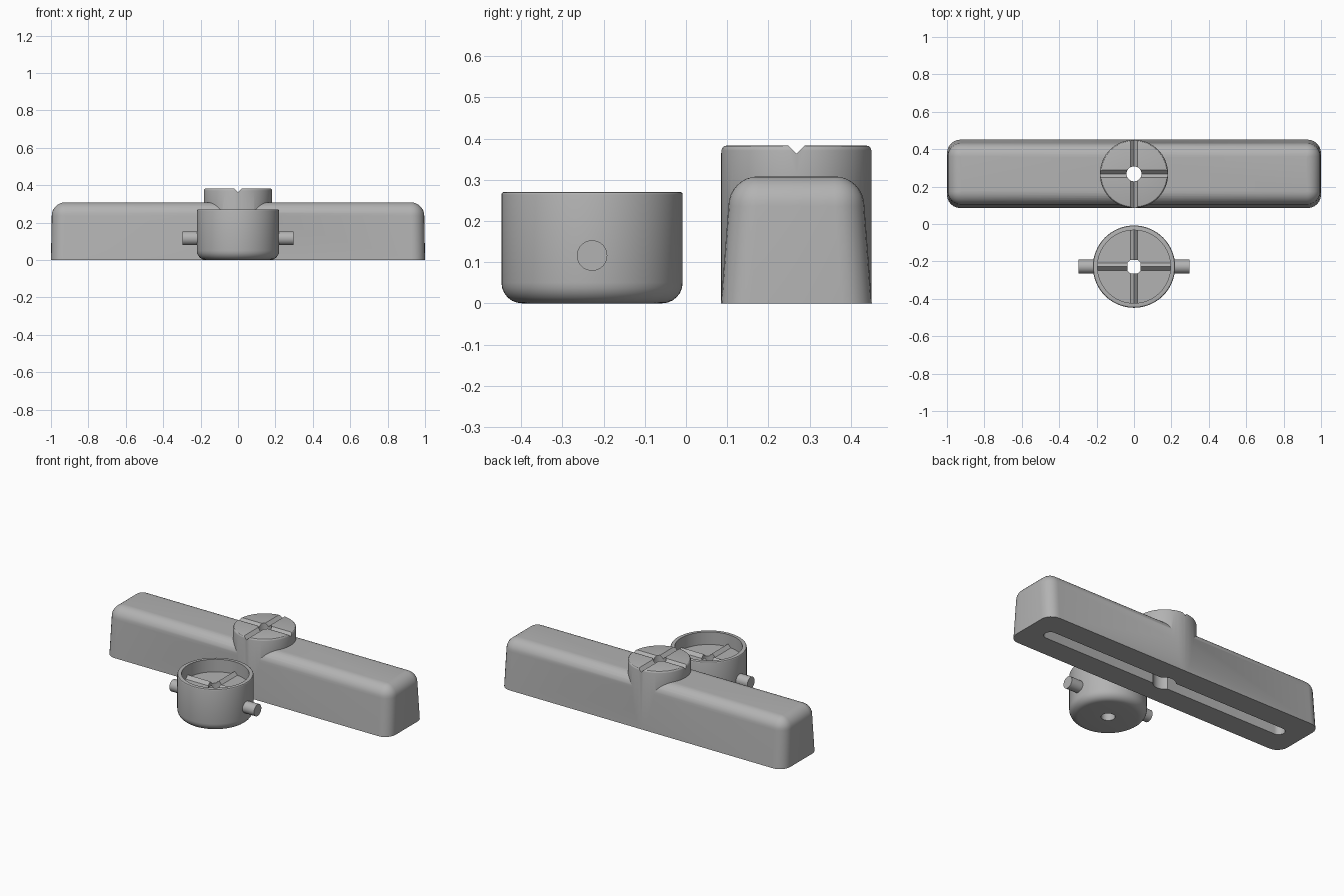
import bpy, bmesh, math
from mathutils import Matrix, Vector

if "Cube" in bpy.data.objects:
    bpy.data.objects.remove(bpy.data.objects["Cube"])

grey = bpy.data.materials.new("plain grey")
grey.diffuse_color = (0.45, 0.45, 0.45, 1)
grey.use_nodes = True
grey.node_tree.nodes["Principled BSDF"].inputs["Base Color"].default_value = grey.diffuse_color
BAR_Y, CUP_Y = 0.268, -0.228


def make(name, bm):
    bmesh.ops.recalc_face_normals(bm, faces=bm.faces[:])
    me = bpy.data.meshes.new(name)
    bm.to_mesh(me)
    bm.free()
    me.materials.append(grey)
    ob = bpy.data.objects.new(name, me)
    bpy.context.collection.objects.link(ob)
    return ob


def loft(name, rings, closed=False):
    """Skin a stack of equal-length point rings; cap the ends or close the loop."""
    bm = bmesh.new()
    vs = [[bm.verts.new(p) for p in r] for r in rings]
    n = len(vs[0])
    pairs = list(zip(vs, vs[1:])) + ([(vs[-1], vs[0])] if closed else [])
    for a, b in pairs:
        for i in range(n):
            j = (i + 1) % n
            bm.faces.new((a[i], a[j], b[j], b[i]))
    if not closed:
        bm.faces.new(vs[0])
        bm.faces.new(vs[-1])
    return make(name, bm)


def lathe(name, profile, y, closed=False, n=64):
    return loft(name, [[(r * math.cos(2 * math.pi * i / n),
                         y + r * math.sin(2 * math.pi * i / n), z) for i in range(n)]
                       for r, z in profile], closed)


def arc(cx, cz, r, a0, a1, n=6):
    """Profile points along an arc, angles in degrees."""
    return [(cx + r * math.cos(math.radians(a0 + (a1 - a0) * i / n)),
             cz + r * math.sin(math.radians(a0 + (a1 - a0) * i / n))) for i in range(n + 1)]


def rounded_rect(hx, hy, r, y, z, n=6):
    pts = []
    for k, (sx, sy) in enumerate(((1, 1), (-1, 1), (-1, -1), (1, -1))):
        for i in range(n + 1):
            a = math.pi / 2 * (k + i / n)
            pts.append((sx * (hx - r) + r * math.cos(a), y + sy * (hy - r) + r * math.sin(a), z))
    return pts


def prism(name, section, start, end, angle, centre):
    """Triangular bar along a horizontal direction."""
    m = Matrix.Translation(centre) @ Matrix.Rotation(angle, 4, 'Z')
    return loft(name, [[m @ Vector((t, u, v)) for u, v in section] for t in (start, end)])


def boolean(ob, other, op):
    mod = ob.modifiers.new(op, 'BOOLEAN')
    mod.object, mod.operation, mod.solver = other, op, 'EXACT'
    bpy.context.view_layer.objects.active = ob
    bpy.ops.object.modifier_apply(modifier=mod.name)
    bpy.data.objects.remove(other)


# Handle bar: tapered sides, rounded corners, rounded top edge
R = 0.072
rings = [rounded_rect(1, 0.183, R, BAR_Y, 0)]
for c, z in arc(0, 0.236, R, 0, 90, 8):
    inset = R - c
    rings.append(rounded_rect(0.996 - inset, 0.165 - inset, max(R - inset, 0.002), BAR_Y, z))
bar = loft("handle_bar", rings)

# Round knob through the middle of the bar
knob = lathe("knob", [(0.1825, 0.003)] + arc(0.1705, 0.371, 0.012, 0, 90, 3), BAR_Y)
boolean(bar, knob, 'UNION')

# Cross grooves on the knob
for k in range(2):
    groove = prism("groove_cutter", [(-0.04, 0.403), (0.04, 0.403), (0, 0.363)],
                   -0.3, 0.3, k * math.pi / 2, (0, BAR_Y, 0))
    boolean(bar, groove, 'DIFFERENCE')

# Underside slot, wider centre socket and through hole
slot = loft("slot_cutter", [rounded_rect(0.88, 0.038, 0.037, BAR_Y, z) for z in (-0.1, 0.2)])
boolean(bar, slot, 'DIFFERENCE')
boolean(bar, lathe("socket_cutter", [(0.065, -0.1), (0.065, 0.22)], BAR_Y), 'DIFFERENCE')
boolean(bar, lathe("hole_cutter", [(0.04, -0.1), (0.04, 0.6)], BAR_Y, n=32), 'DIFFERENCE')

# Cup with recessed floor and centre hole
FLOOR = 0.19
cup = lathe("cup", [(0.04, 0)] + arc(0.17, 0.05, 0.05, -90, 0) + arc(0.214, 0.264, 0.006, 0, 90, 3)
            + [(0.195, 0.27), (0.195, FLOOR), (0.04, FLOOR)], CUP_Y, closed=True)

# Cross ridges on the cup floor that mate with the grooves
ridges = [prism("floor_ridge", [(-0.022, FLOOR - 0.002), (0.022, FLOOR - 0.002), (0, FLOOR + 0.02)],
                0.036, 0.198, k * math.pi / 2, (0, CUP_Y, 0)) for k in range(4)]

# Side pins
pins = []
for s in (-1, 1):
    ring = [(0.037 * math.cos(2 * math.pi * i / 32), 0.037 * math.sin(2 * math.pi * i / 32))
            for i in range(32)]
    pins.append(loft("side_pin", [[(s * x, CUP_Y + u, 0.116 + v) for u, v in ring]
                                  for x in (0.2, 0.298)]))

# Smooth shading with sharp edges kept
bpy.ops.object.select_all(action='DESELECT')
for ob in [bar, cup] + pins:
    ob.select_set(True)
bpy.context.view_layer.objects.active = bar
bpy.ops.object.shade_smooth_by_angle(angle=math.radians(30))
